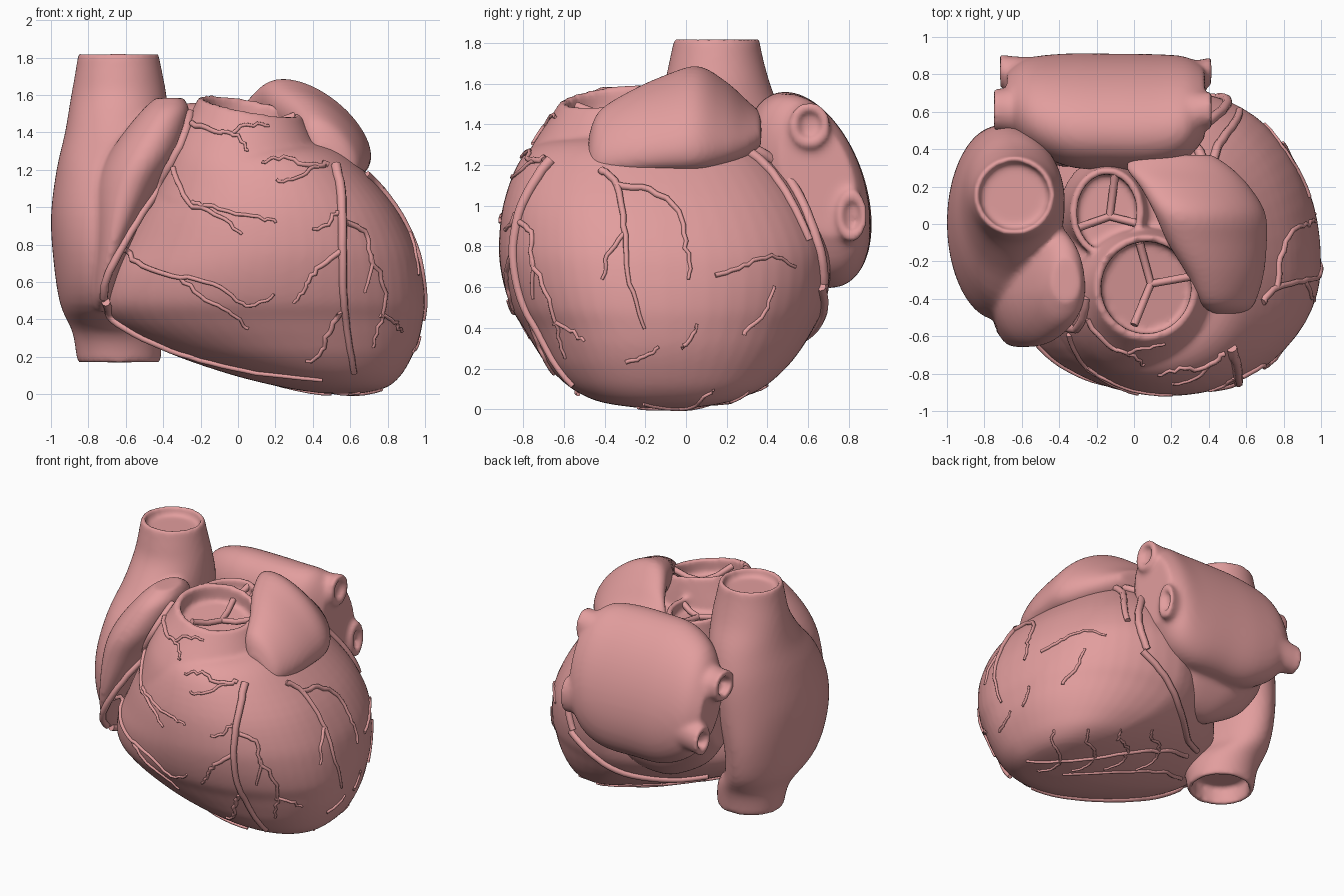
import bpy, bmesh, math, random
from mathutils import Vector
from mathutils.bvhtree import BVHTree

if "Cube" in bpy.data.objects:
    bpy.data.objects.remove(bpy.data.objects["Cube"])

random.seed(4)
SEG = 56
mat = bpy.data.materials.new("tissue")
mat.diffuse_color = (0.76, 0.34, 0.34, 1)
mat.use_nodes = True
mat.node_tree.nodes["Principled BSDF"].inputs["Base Color"].default_value = mat.diffuse_color


def spline(rows, n):
    """Smooth interpolation through a list of equal-length tuples."""
    out = []
    for i in range(len(rows) - 1):
        p = [rows[max(0, min(len(rows) - 1, i + k))] for k in (-1, 0, 1, 2)]
        for s in range(n):
            t = s / n
            out.append(tuple(0.5 * (2 * b + (c - a) * t + (2 * a - 5 * b + 4 * c - d) * t * t
                                    + (3 * b - a - 3 * c + d) * t ** 3) for a, b, c, d in zip(*p)))
    return out + [tuple(rows[-1])]


def slice_ring(row, e=0.93, bias=0.5, tilt=(0, 0), back_left=None, front_left=None, shift=0):
    """Horizontal rounded section from (z, left, right, front, back)."""
    z, xl, xr, yf, yb = row
    cx, cy = (xl + xr) / 2, yf + bias * (yb - yf)
    ring = []
    for i in range(SEG):
        a = math.tau * i / SEG
        c, s = math.cos(a), math.sin(a)
        k = ((back_left if s > 0 else front_left) or e) if c < 0 else e
        x = cx + math.copysign(abs(c) ** k, c) * (xr - xl) / 2 + shift * max(s, 0) ** 2
        y = cy + math.copysign(abs(s) ** k, s) * ((yb - cy) if s > 0 else (cy - yf))
        ring.append(Vector((x, y, z + tilt[0] * (x - cx) + tilt[1] * (y - cy))))
    return ring


def inset(row, d, z):
    return (z, row[1] + d, row[2] - d, row[3] + d, row[4] - d)


def oval(c, u, v):
    c, u, v = Vector(c), Vector(u), Vector(v)
    return [c + u * math.cos(math.tau * i / SEG) + v * math.sin(math.tau * i / SEG) for i in range(SEG)]


def loft(bm, rings):
    vs = [[bm.verts.new(p) for p in r] for r in rings]
    for a, b in zip(vs, vs[1:]):
        for i in range(SEG):
            j = (i + 1) % SEG
            bm.faces.new((a[i], a[j], b[j], b[i]))
    bm.faces.new(vs[0])
    bm.faces.new(vs[-1])


def finish(name, bm, voxel=0.017, smooth=5):
    """Fuse the lofted volumes of one part into a single smooth skin."""
    bmesh.ops.recalc_face_normals(bm, faces=bm.faces)
    me = bpy.data.meshes.new(name)
    bm.to_mesh(me)
    bm.free()
    ob = bpy.data.objects.new(name, me)
    bpy.context.collection.objects.link(ob)
    r = ob.modifiers.new("fuse", 'REMESH')
    r.mode, r.voxel_size = 'VOXEL', voxel
    s = ob.modifiers.new("soften", 'SMOOTH')
    s.factor, s.iterations = 0.5, smooth
    dg = bpy.context.evaluated_depsgraph_get()
    new = bpy.data.meshes.new_from_object(ob.evaluated_get(dg))
    ob.modifiers.clear()
    ob.data = new
    new.materials.clear()
    new.materials.append(mat)
    for p in new.polygons:
        p.use_smooth = True
    return ob


# ventricles with the two cut outflow vessels
bm = bmesh.new()
rows = [(0.005, .45, .66, -.22, .02), (.035, .25, .79, -.42, .21), (.1, -.02, .87, -.56, .37),
        (.2, -.32, .93, -.67, .49), (.3, -.54, .97, -.74, .57), (.4, -.68, .99, -.80, .63),
        (.5, -.73, 1.0, -.86, .68), (.65, -.70, .985, -.905, .71), (.8, -.62, .945, -.92, .70),
        (1.0, -.52, .84, -.90, .61), (1.2, -.40, .67, -.83, .46), (1.3, -.34, .55, -.74, .34),
        (1.345, -.28, .42, -.60, .19)]
loft(bm, [slice_ring(r, bias=.42, back_left=1.3, front_left=1.0, shift=.05) for r in spline(rows, 4)])
rim = (1.54, -.21, .34, -.62, -.06)
rows = [(1.0, -.45, .52, -.86, .1), (1.2, -.37, .50, -.82, .0), (1.32, -.32, .46, -.765, -.02),
        (1.44, -.255, .395, -.685, -.04), rim]
trunk = [slice_ring(r, 1, tilt=(-.18, .12)) for r in spline(rows, 4)]
loft(bm, trunk + [slice_ring(inset(rim, .035, z), 1, tilt=(-.18, .12)) for z in (1.54, 1.42)])
rim = (1.45, -.34, .05, -.18, .30)
rows = [(1.1, -.40, .12, -.22, .36), (1.3, -.36, .09, -.19, .32), rim]
loft(bm, [slice_ring(r, 1) for r in spline(rows, 4)] + [slice_ring(inset(rim, .035, z), 1) for z in (1.45, 1.36)])
ventricles = finish("ventricles", bm)

# right atrium with upper and lower great veins and its ear-shaped flap
bm = bmesh.new()
top, low = (1.82, -.855, -.425, -.06, .36), (.17, -.86, -.41, -.07, .37)
rows = [low, (.33, -.885, -.42, -.14, .40), (.48, -.95, -.50, -.38, .47), (.7, -.985, -.5, -.49, .51),
        (.95, -1.0, -.42, -.51, .53), (1.2, -.97, -.38, -.42, .53), (1.4, -.925, -.37, -.25, .49),
        (1.58, -.895, -.38, -.12, .42), (1.72, -.87, -.405, -.08, .38), top]
loft(bm, [slice_ring(inset(low, .035, z), 1) for z in (.29, .17)] + [slice_ring(r, 1) for r in spline(rows, 4)]
     + [slice_ring(inset(top, .03, z), 1) for z in (1.82, 1.76)])
rows = [(.44, -.76, -.69, -.38, -.1), (.54, -.78, -.67, -.54, 0), (.8, -.77, -.57, -.645, .1),
        (1.1, -.76, -.42, -.66, .1), (1.3, -.68, -.31, -.64, .05), (1.5, -.53, -.26, -.54, -.06),
        (1.585, -.44, -.29, -.42, -.18)]
loft(bm, [slice_ring(r, .97, bias=.4, front_left=1.1) for r in spline(rows, 4)])
right_atrium = finish("right_atrium", bm, smooth=8)

# left atrium: main chamber, lower lobe and four cut lung veins
bm = bmesh.new()
rows = [(-.68, .68, 1.08, .42), (-.57, .65, 1.09, .76), (-.36, .61, 1.08, .97), (-.12, .60, 1.08, 1.0),
        (.12, .60, 1.08, .99), (.28, .62, 1.11, .88), (.38, .65, 1.14, .6)]
loft(bm, [oval((x, y, z), (0, -.17 * k, .47 * k), (0, .26 * k, .1 * k)) for x, y, z, k in spline(rows, 4)])
rows = [(-.64, .50, .88, .45), (-.52, .5, .82, .75), (-.36, .5, .77, .92), (-.18, .49, .73, 1.0),
        (.06, .52, .76, .92), (.26, .55, .86, .6)]
loft(bm, [oval((x, y, z), (0, .04 * k, .34 * k), (0, .21 * k, -.02 * k)) for x, y, z, k in spline(rows, 4)])
for start, end, ry, rz in (((.10, .58, 1.30), (.42, .61, 1.40), .10, .115),
                           ((.10, .72, .98), (.42, .82, .95), .075, .13),
                           ((-.4, .60, 1.20), (-.75, .61, 1.24), .115, .11),
                           ((-.4, .74, .95), (-.72, .82, .90), .09, .105)):
    a, b = Vector(start), Vector(end)
    rings = [oval(a.lerp(b, t), (0, ry * k, 0), (0, 0, rz * k))
             for t, k in ((0, 1.7), (.3, 1.45), (.6, 1.18), (.85, 1.02), (1, 1), (1, .6), (.7, .55))]
    loft(bm, rings)
left_atrium = finish("left_atrium", bm, smooth=10)

# left auricle: a flap draped over the shoulder, sections run front to back
bm = bmesh.new()
rows = [(-.48, .44, 1.33, .57, 1.17, .05), (-.43, .38, 1.45, .62, 1.16, .10), (-.28, .31, 1.54, .67, 1.18, .13),
        (-.1, .20, 1.61, .69, 1.20, .16), (.06, .13, 1.645, .68, 1.21, .18), (.2, .04, 1.56, .61, 1.25, .15),
        (.3, -.04, 1.47, .52, 1.29, .11), (.37, .0, 1.42, .42, 1.33, .07)]
rings = []
for y, x0, z0, x1, z1, th in spline(rows, 4):
    u = Vector((x1 - x0, 0, z1 - z0)) / 2
    rings.append(oval(((x0 + x1) / 2, y, (z0 + z1) / 2), u, Vector((-u.z, 0, u.x)).normalized() * th))
loft(bm, rings)
left_auricle = finish("left_auricle", bm)


def tube(name, pts, r0, r1):
    cu = bpy.data.curves.new(name, 'CURVE')
    cu.dimensions, cu.bevel_depth, cu.bevel_resolution, cu.use_fill_caps = '3D', 1.0, 2, True
    sp = cu.splines.new('POLY')
    sp.points.add(len(pts) - 1)
    for i, p in enumerate(pts):
        sp.points[i].co = (*p, 1)
        sp.points[i].radius = r0 + (r1 - r0) * i / (len(pts) - 1)
    sp.use_smooth = True
    cu.materials.append(mat)
    bpy.context.collection.objects.link(bpy.data.objects.new(name, cu))


# three-part valves inside the two outflow vessels
for name, c, ends in (("lung_valve", (.09, -.32, 1.44), ((.31, -.28), (.03, -.10), (.0, -.54))),
                      ("aortic_valve", (-.13, .04, 1.37), ((.03, .0), (-.30, -.02), (-.10, .27)))):
    for x, y in ends:
        tube(name, [Vector(c), Vector(((c[0] + x) / 2, (c[1] + y) / 2, c[2] + .01)), Vector((x, y, c[2] + .05))],
             .02, .022)

dg = bpy.context.evaluated_depsgraph_get()
trees = [BVHTree.FromObject(o, dg) for o in (ventricles, right_atrium)]
VIEWS = {"front": (lambda a, b: (a, -3, b), (0, 1, 0)), "right": (lambda a, b: (3, a, b), (-1, 0, 0)),
         "back": (lambda a, b: (a, 3, b), (0, -1, 0)), "below": (lambda a, b: (a, b, -3), (0, 0, 1))}


def artery(view, pts, r0=.016, r1=.008, wobble=.009):
    """Drop a flat path onto the heart wall as seen from one side."""
    place, d = VIEWS[view]
    path = []
    for a, b in spline(pts, 5):
        o = Vector(place(a + random.uniform(-wobble, wobble), b + random.uniform(-wobble, wobble)))
        hits = [h for h in (t.ray_cast(o, Vector(d)) for t in trees[:1 if view == "right" else 2]) if h[0]]
        if hits:
            h = min(hits, key=lambda q: q[3])
            p = h[0] + h[1] * r0 * .3
            if not path or (p - path[-1]).length < .35:
                path.append(p)
    if len(path) > 2:
        tube("coronary_vessel", path, r0, r1)


# main trunks in the grooves
artery("front", [(.52, 1.22), (.55, 1.05), (.555, .8), (.56, .55), (.58, .35), (.62, .12)], .028, .016, .002)
artery("front", [(-.25, 1.5), (-.29, 1.36), (-.40, 1.15), (-.55, .92), (-.69, .66), (-.72, .52)], .024, .022, .002)
artery("front", [(-.71, .5), (-.66, .4), (-.45, .28), (-.2, .19), (.1, .12), (.45, .08)], .024, .01, .002)
artery("right", [(.28, 1.28), (.40, 1.18), (.51, 1.02), (.60, .83)], .026, .02, .001)
artery("right", [(.31, 1.28), (.44, 1.2), (.56, 1.02), (.65, .78), (.67, .62)], .028, .024, .001)
artery("back", [(.48, .60), (.3, .48), (.1, .36), (-.15, .30), (-.35, .33)], .024, .02, .002)
# front branches
artery("front", [(-.35, 1.21), (-.26, 1.03), (-.1, .95), (.02, .85)])
artery("front", [(-.24, 1.02), (-.14, 1.0), (.08, .95), (.2, .92)], .012)
artery("front", [(-.61, .78), (-.5, .68), (-.3, .63), (-.1, .57), (.05, .48), (.2, .53)])
artery("front", [(-.3, .62), (-.17, .5), (-.03, .43), (.05, .35)], .012)
artery("front", [(-.24, 1.44), (-.12, 1.40), (-.02, 1.39), (.05, 1.30)])
artery("front", [(-.04, 1.4), (.06, 1.44), (.16, 1.43)], .011)
artery("front", [(.48, 1.23), (.38, 1.22), (.25, 1.26), (.13, 1.24)])
artery("front", [(.42, 1.22), (.32, 1.15), (.21, 1.14)], .011)
artery("front", [(.53, .98), (.46, .9), (.4, .88)], .012)
artery("front", [(.54, .76), (.42, .67), (.36, .57), (.3, .49)])
artery("front", [(.55, .45), (.48, .33), (.44, .22), (.36, .17)])
artery("front", [(.57, .92), (.67, .87), (.71, .7), (.68, .54)])
artery("front", [(.7, .74), (.78, .58), (.76, .4), (.72, .25)], .013)
# left wall branches
artery("right", [(-.42, 1.18), (-.33, 1.09), (-.30, .85), (-.28, .62), (-.2, .4)], .02)
artery("right", [(-.34, 1.1), (-.14, 1.06), (-.03, .96), (0, .8), (.02, .64)], .018)
artery("right", [(-.3, .86), (-.38, .76), (-.41, .63)], .013)
artery("right", [(.15, .65), (.28, .7), (.42, .75), (.53, .7)], .012)
artery("right", [(.28, .37), (.38, .47), (.43, .61)], .012)
artery("right", [(-.65, .43), (-.57, .39), (-.5, .34)], .012)
artery("right", [(-.3, .24), (-.2, .26), (-.14, .31)], .011)
artery("right", [(-.02, .3), (.02, .35), (.06, .42)], .011)
# underside branches
artery("below", [(-.3, .2), (-.1, .26), (.2, .24), (.5, .08), (.76, -.2)], .016, .009)
artery("below", [(-.45, -.05), (-.2, .05), (.15, .02), (.5, -.15)], .014)
for x, y in ((.0, .26), (.25, .22), (.45, .12), (.62, -.04)):
    artery("below", [(x, y), (x + .06, y + .07), (x + .16, y + .11), (x + .2, y + .18)], .011)
    artery("below", [(x, y), (x - .03, y - .1), (x + .03, y - .2)], .01)
